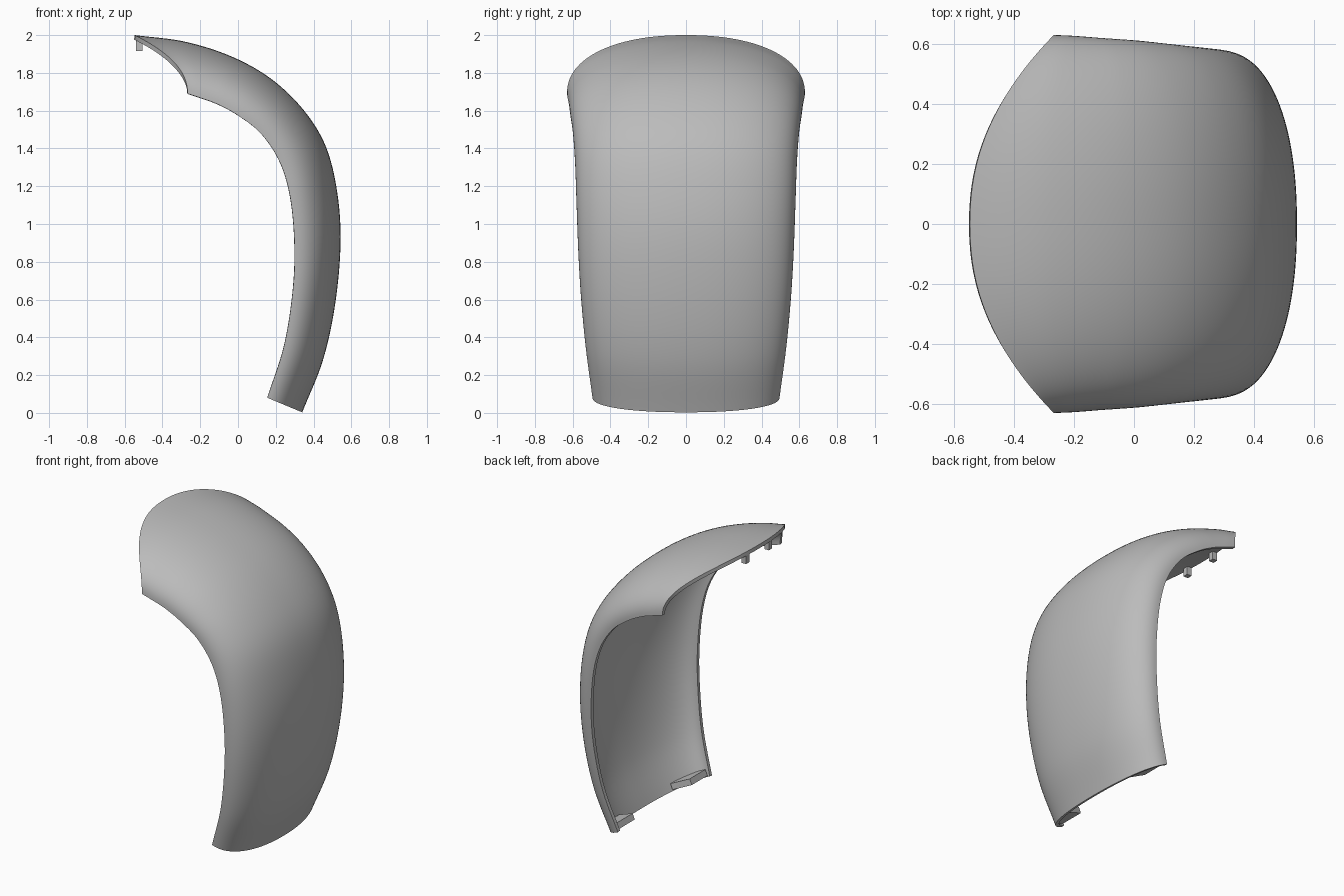
import bpy, bmesh, math
from mathutils import Vector

cube = bpy.data.objects.get("Cube")
if cube:
    bpy.data.objects.remove(cube, do_unlink=True)

grey = bpy.data.materials.new("satin grey")
grey.use_nodes = True
grey.diffuse_color = (0.5, 0.5, 0.5, 1)
grey.node_tree.nodes["Principled BSDF"].inputs["Base Color"].default_value = (0.5, 0.5, 0.5, 1)


def make_object(name, bm):
    bmesh.ops.recalc_face_normals(bm, faces=bm.faces)
    mesh = bpy.data.meshes.new(name)
    bm.to_mesh(mesh)
    bm.free()
    obj = bpy.data.objects.new(name, mesh)
    bpy.context.collection.objects.link(obj)
    mesh.materials.append(grey)
    return obj


def spline(points, t):
    """Smooth curve through the points, t running from 0 to 1."""
    n = len(points) - 1
    i = min(int(t * n), n - 1)
    u = t * n - i
    b, c = points[i], points[i + 1]
    a = points[i - 1] if i > 0 else 2 * b - c
    d = points[i + 2] if i + 2 <= n else 2 * c - b
    return 0.5 * (2 * b + (c - a) * u + (2 * a - 5 * b + 4 * c - d) * u ** 2
                  + (3 * b - a - 3 * c + d) * u ** 3)


# Matching stations from foot to tip: crown line (x, z) and side edge (x, half width, z)
crown = [Vector(p) for p in (
    (.34, .003), (.45, .28), (.515, .58), (.543, .9), (.525, 1.17), (.465, 1.41),
    (.35, 1.6), (.18, 1.765), (-.03, 1.885), (-.28, 1.965), (-.547, 2))]
edge = [Vector(p) for p in (
    (.155, .495, .08), (.24, .53, .34), (.285, .555, .6), (.3, .57, .85),
    (.28, .58, 1.12), (.225, .587, 1.32), (.125, .598, 1.475), (0, .612, 1.575),
    (-.11, .62, 1.635), (-.2, .627, 1.668), (-.267, .63, 1.69))]
ROUND = 2.2
ROWS, COLS = 80, 56

# Curved shell: rounded arches lofted along the stations
bm = bmesh.new()
grid = []
for r in range(ROWS + 1):
    t = r / ROWS
    c, e = spline(crown, t), spline(edge, t)
    bow = 1 + (ROUND - 1) * max(0, (t - 0.8) / 0.2)   # the tip rim sweeps back
    row = []
    for k in range(COLS + 1):
        a = math.pi * k / COLS
        side = math.copysign(abs(math.cos(a)) ** (2 / ROUND), math.cos(a))
        rise = max(0, math.sin(a)) ** (2 / ROUND)
        if k in (0, COLS):
            rise = 0
        row.append(bm.verts.new((e.x + (c.x - e.x) * rise ** bow, e.y * side,
                                 e.z + (c.y - e.z) * rise)))
    grid.append(row)
for lower, upper in zip(grid, grid[1:]):
    for k in range(COLS):
        bm.faces.new((lower[k], lower[k + 1], upper[k + 1], upper[k]))
shell = make_object("curved_shell", bm)

# Face the normals outwards so the wall thickens inwards
middle = shell.data.polygons[(ROWS // 2) * COLS + COLS // 2]
if middle.normal.x < 0:
    shell.data.flip_normals()
wall = shell.modifiers.new("wall", 'SOLIDIFY')
wall.thickness = 0.024
wall.offset = -1
bpy.context.view_layer.objects.active = shell
shell.select_set(True)
bpy.ops.object.modifier_apply(modifier="wall")
bpy.ops.object.shade_smooth_by_angle(angle=math.radians(40))
shell.select_set(False)

# Locating pegs under the tip and mounting brackets inside the foot
inward = Vector((.185, 0, -.08)).normalized()
upward = Vector((.08, 0, .185)).normalized()
outline = ((.008, .465), (.065, .455), (.135, .36), (.14, .27), (.008, .3))
for name, s in (("left", 1), ("right", -1)):
    bm = bmesh.new()
    bmesh.ops.create_cube(bm, size=1)
    for v in bm.verts:
        v.co = Vector((-.522 + v.co.x * .034, s * .12 + v.co.y * .035, 1.945 + v.co.z * .06))
    make_object(name + "_tip_peg", bm)

    bm = bmesh.new()
    base = Vector((.155, 0, .08)) + upward * .012
    face = bm.faces.new([bm.verts.new(base + inward * d + Vector((0, s * y, 0)))
                         for d, y in outline])
    top = bmesh.ops.extrude_face_region(bm, geom=[face])["geom"]
    bmesh.ops.translate(bm, vec=upward * .04,
                        verts=[g for g in top if isinstance(g, bmesh.types.BMVert)])
    make_object(name + "_foot_bracket", bm)
